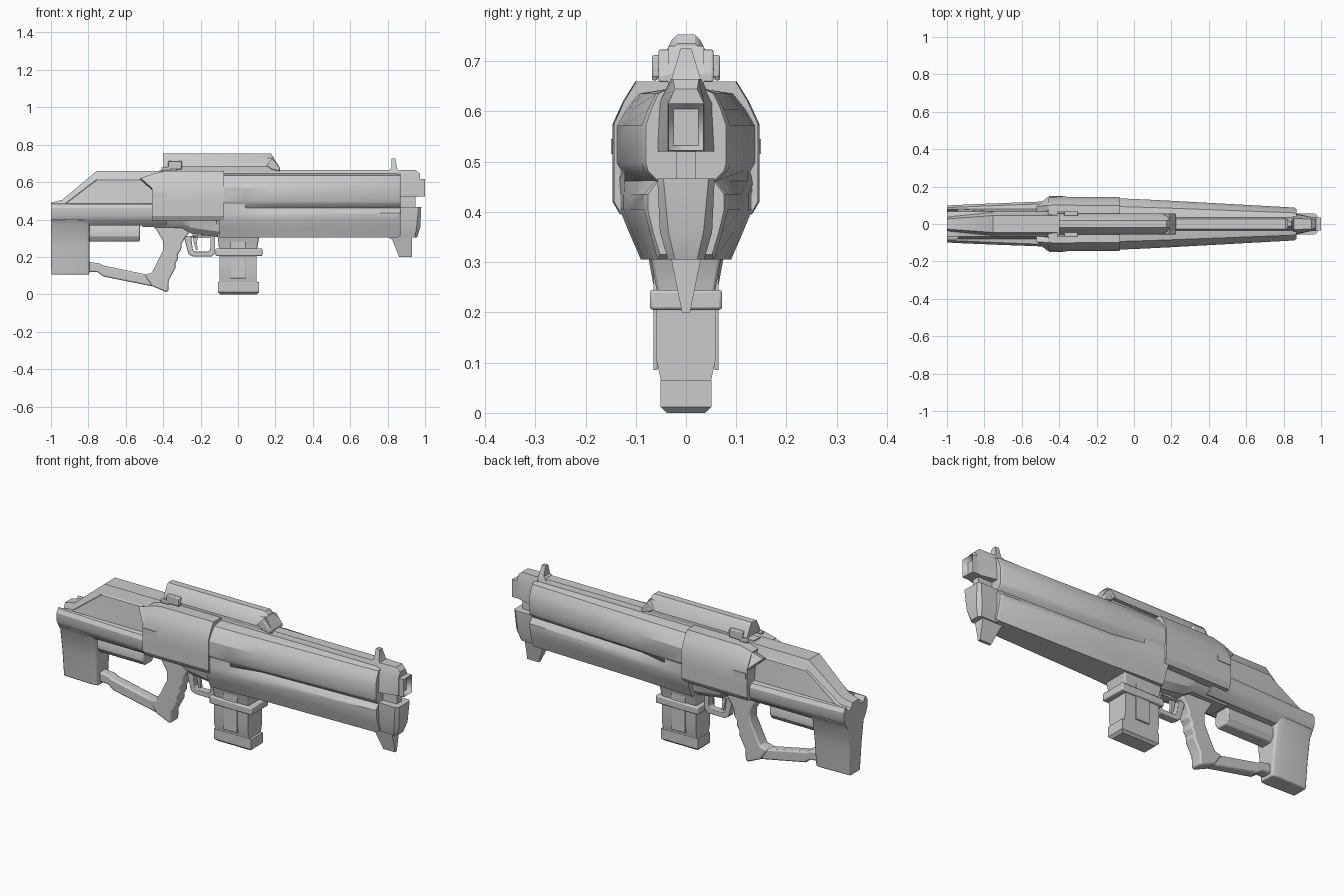
import bpy, bmesh, math

grey = bpy.data.materials.new("light grey metal")
grey.diffuse_color = (0.6, 0.6, 0.6, 1)


def finish(bm, name, bevel=0.0, angle=28):
    bmesh.ops.recalc_face_normals(bm, faces=bm.faces)
    me = bpy.data.meshes.new(name)
    bm.to_mesh(me)
    bm.free()
    me.materials.append(grey)
    ob = bpy.data.objects.new(name, me)
    bpy.context.collection.objects.link(ob)
    bpy.ops.object.select_all(action='DESELECT')
    ob.select_set(True)
    bpy.context.view_layer.objects.active = ob
    bpy.ops.object.shade_smooth_by_angle(angle=math.radians(angle))
    if bevel:
        m = ob.modifiers.new("bevel", 'BEVEL')
        m.width, m.segments, m.limit_method = bevel, 2, 'ANGLE'
        m.angle_limit = math.radians(35)
    return ob


def loft(name, sections, axis='x', bevel=0.0, angle=28):
    """Skin half sections, mirrored over y. axis x: (x, [(y, z)]); axis z: (z, [(y, x)])."""
    bm = bmesh.new()
    rings = []
    for s, half in sections:
        loop = list(half) + [(-y, v) for y, v in reversed(half)]
        rings.append([bm.verts.new((s, y, v) if axis == 'x' else (v, y, s)) for y, v in loop])
    n = len(rings[0])
    for a, b in zip(rings, rings[1:]):
        for i in range(n):
            j = (i + 1) % n
            bm.faces.new((a[i], a[j], b[j], b[i]))
    bm.faces.new(rings[0])
    bm.faces.new(rings[-1])
    return finish(bm, name, bevel, angle)


def prism(name, pts, width, bevel=0.0):
    """Extrude a side profile (x, z) over y; width may vary with height."""
    w = width if callable(width) else (lambda z: width)
    bm = bmesh.new()
    a, b = [[bm.verts.new((x, s * w(z), z)) for x, z in pts] for s in (-1, 1)]
    bm.faces.new(a)
    bm.faces.new(b)
    for i in range(len(pts)):
        j = (i + 1) % len(pts)
        bm.faces.new((a[i], a[j], b[j], b[i]))
    return finish(bm, name, bevel)


def frame(name, outer, inner, w, bevel):
    """Closed frame between two side loops."""
    bm = bmesh.new()
    o0, i0, i1, o1 = [[bm.verts.new((x, y, z)) for x, z in p]
                      for p, y in ((outer, -w), (inner, -w), (inner, w), (outer, w))]
    loops = [o0, i0, i1, o1]
    n = len(outer)
    for k in range(4):
        p, q = loops[k], loops[(k + 1) % 4]
        for i in range(n):
            j = (i + 1) % n
            bm.faces.new((p[i], p[j], q[j], q[i]))
    return finish(bm, name, bevel)


def box(name, x0, x1, hy, z0, z1, bevel=0.0, y=0.0):
    bm = bmesh.new()
    bmesh.ops.create_cube(bm, size=1)
    for v in bm.verts:
        v.co = ((x0 + x1) / 2 + v.co.x * (x1 - x0), y + v.co.y * 2 * hy,
                (z0 + z1) / 2 + v.co.z * (z1 - z0))
    return finish(bm, name, bevel)


# Fore end: upper shroud and lower tube with a groove between them
def fore(w, valley, low, dz=0.0):
    return [(0.035, 0.645), (w * 0.68, 0.636), (w * 0.86, 0.605), (w, 0.572), (w, 0.497),
            (w * 0.94, 0.482), (valley, 0.462), (low, 0.435), (low, 0.405),
            (low * 0.86, 0.36), (low * 0.68, 0.305 + dz)]


loft("fore_end", [(-0.10, fore(0.138, 0.134, 0.132)), (0.04, fore(0.132, 0.122, 0.124)),
                  (0.20, fore(0.124, 0.088, 0.110)), (0.855, fore(0.088, 0.062, 0.084)),
                  (0.868, fore(0.080, 0.056, 0.076, 0.01))])

# Receiver cover, flared at the rear
def cover(w, top, bottom):
    return [(0.69 * w, top), (0.86 * w, top - 0.04), (w, top - 0.085), (w, top - 0.17),
            (w, bottom + 0.025), (w * 0.9, bottom)]


loft("receiver_cover", [(-0.46, cover(0.145, 0.643, 0.395)), (-0.39, cover(0.146, 0.66, 0.395)),
                        (-0.075, cover(0.143, 0.66, 0.395))])
for s in (-1, 1):
    # Rear lip of the cover
    bm = bmesh.new()
    lip = [(-0.52, 0.095, 0.622), (-0.45, 0.100, 0.645), (-0.45, 0.145, 0.558), (-0.465, 0.142, 0.572)]
    a = [bm.verts.new((x, s * y, z)) for x, y, z in lip]
    b = [bm.verts.new((x, s * (y - 0.03), z - 0.01)) for x, y, z in lip]
    bm.faces.new(a)
    bm.faces.new(b)
    for i in range(4):
        bm.faces.new((a[i], a[(i + 1) % 4], b[(i + 1) % 4], b[i]))
    finish(bm, "cover_lip")
    box("cover_latch", -0.455, -0.38, 0.004, 0.515, 0.545, 0, s * 0.145)

# Lower receiver
loft("lower_receiver", [(x, [(0.10, 0.42), (0.085, z + 0.03), (0.055, z)]) for x, z in
                        ((-0.51, 0.36), (-0.30, 0.355), (-0.25, 0.325), (-0.10, 0.305), (0.14, 0.305))])

# Stock: ridge, side panel and rounded side rail
def stock(top, w, k):
    return [(0.045 * k, top), (0.062 * k, top - 0.045 * k), (0.068, top - 0.05 * k), (0.080, 0.485),
            (w - 0.012, 0.482), (w, 0.462), (w, 0.42), (w - 0.012, 0.395), (0.07, 0.367)]


loft("stock", [(-1.0, stock(0.49, 0.099, 0.6)), (-0.94, stock(0.505, 0.102, 0.7)),
               (-0.755, stock(0.66, 0.110, 1)), (-0.38, stock(0.66, 0.124, 1))])
loft("butt", [(0.105, [(0.042, -0.795), (0.048, -0.83), (0.042, -0.998)]),
              (0.25, [(0.056, -0.795), (0.064, -0.83), (0.054, -1.0)]),
              (0.37, [(0.074, -0.795), (0.086, -0.83), (0.072, -1.0)]),
              (0.40, [(0.094, -0.795), (0.100, -0.83), (0.094, -1.0)])], 'z', 0.006)
loft("stock_tube", [(x, [(0.035, 0.375), (0.048, 0.345), (0.048, 0.31), (0.03, 0.282)])
                    for x in (-0.80, -0.525)], bevel=0.006)

# Grip with finger grooves, and the strut to the butt
prism("grip", [(-0.45, 0.365), (-0.43, 0.335), (-0.40, 0.285), (-0.40, 0.235), (-0.46, 0.115), (-0.50, 0.105),
               (-0.46, 0.045), (-0.385, 0.012), (-0.372, 0.018), (-0.37, 0.075), (-0.335, 0.14),
               (-0.335, 0.165), (-0.32, 0.19), (-0.322, 0.215), (-0.303, 0.24), (-0.302, 0.27),
               (-0.285, 0.30), (-0.26, 0.33), (-0.26, 0.365)], 0.033, 0.012)
prism("strut", [(-0.81, 0.175), (-0.74, 0.165), (-0.725, 0.155), (-0.49, 0.106), (-0.45, 0.118),
                (-0.42, 0.06), (-0.46, 0.043), (-0.72, 0.095), (-0.75, 0.118), (-0.81, 0.122)], 0.027, 0.008)

# Trigger and guard
frame("trigger_guard",
      [(-0.29, 0.31), (-0.265, 0.215), (-0.24, 0.202), (-0.14, 0.202), (-0.122, 0.22), (-0.122, 0.32)],
      [(-0.25, 0.305), (-0.242, 0.24), (-0.23, 0.228), (-0.16, 0.228), (-0.148, 0.24), (-0.148, 0.305)],
      0.02, 0.005)
prism("trigger", [(-0.245, 0.33), (-0.235, 0.27), (-0.225, 0.235), (-0.215, 0.237), (-0.22, 0.28), (-0.21, 0.33)], 0.008)

# Magazine well, collar and magazine
loft("magazine_well", [(0.23, [(0.056, -0.10), (0.056, 0.10)]), (0.32, [(0.072, -0.11), (0.072, 0.115)]),
                       (0.42, [(0.11, -0.12), (0.11, 0.17)])], 'z', 0.006)
box("magazine_collar", -0.12, 0.13, 0.072, 0.205, 0.245, 0.006)
loft("magazine", [(0.04, [(0.046, -0.10), (0.046, 0.10)]), (0.065, [(0.05, -0.10), (0.05, 0.10)]),
                  (0.11, [(0.06, -0.10), (0.06, 0.10)]), (0.23, [(0.06, -0.10), (0.06, 0.10)])], 'z')
loft("magazine_base", [(0, [(0.038, -0.095), (0.038, 0.10)]), (0.012, [(0.051, -0.107), (0.051, 0.113)]),
                       (0.065, [(0.051, -0.107), (0.051, 0.113)])], 'z')
for s in (-1, 1):
    box("magazine_rib", -0.04, 0.04, 0.004, 0.085, 0.30, 0.002, s * 0.061)

# Top rail and sight hood
loft("top_rail", [(x, [(0.026, 0.665), (0.036, 0.64), (0.036, 0.62)]) for x in (-0.42, 0.875)])
def hood(top, k=1.0):
    return [(0.018, top), (0.028 * k, top - 0.01), (0.052 * k, 0.695), (0.056 * k, 0.683)]


loft("sight_hood", [(-0.40, hood(0.753)), (-0.36, hood(0.753)), (0.175, hood(0.753)), (0.19, hood(0.735))])
prism("sight_base", [(-0.33, 0.69), (0.19, 0.73), (0.225, 0.675), (0.225, 0.655), (-0.33, 0.655)], 0.036)
for s in (-1, 1):
    prism("sight_front_foot", [(0.15, 0.69), (0.185, 0.725), (0.225, 0.675), (0.225, 0.658), (0.18, 0.668)],
          0.055, 0.004) if s > 0 else None
    box("sight_rear_clamp", -0.375, -0.30, 0.012, 0.668, 0.712, 0.004, s * 0.056)
    box("sight_pin", -0.41, -0.36, 0.006, 0.662, 0.682, 0.004, s * 0.062)

# Front sight post
prism("front_sight", [(0.80, 0.655), (0.82, 0.675), (0.82, 0.725), (0.842, 0.725), (0.85, 0.675), (0.86, 0.655)],
      lambda z: 0.032 if z < 0.67 else (0.026 if z < 0.7 else 0.011))

# Muzzle: upper block, recessed front frame, neck and lower block
loft("muzzle_cap", [(0.85, [(0.03, 0.665), (0.055, 0.615), (0.06, 0.52)]),
                    (0.95, [(0.026, 0.665), (0.037, 0.617), (0.037, 0.52)]),
                    (0.972, [(0.022, 0.645), (0.036, 0.615), (0.036, 0.525)])])
muzzle = box("muzzle_block", 0.93, 1.0, 0.035, 0.522, 0.616)
bm = bmesh.new()
bm.from_mesh(muzzle.data)
end = [f for f in bm.faces if f.normal.x > 0.9]
bmesh.ops.inset_region(bm, faces=end, thickness=0.015, depth=0)
bmesh.ops.translate(bm, verts=end[0].verts, vec=(-0.025, 0, 0))
bm.to_mesh(muzzle.data)
bm.free()
box("muzzle_neck", 0.86, 0.95, 0.02, 0.45, 0.53)
loft("lower_block", [(0.305, [(0.036, 0.85), (0.036, 0.945), (0.022, 0.958)]),
                     (0.36, [(0.052, 0.85), (0.052, 0.955), (0.035, 0.975)]),
                     (0.467, [(0.057, 0.85), (0.057, 0.965), (0.045, 0.98)])], 'z')
prism("lower_fin", [(0.80, 0.31), (0.825, 0.29), (0.862, 0.2), (0.93, 0.2), (0.93, 0.31)],
      lambda z: 0.008 + (z - 0.2) * 0.2)
